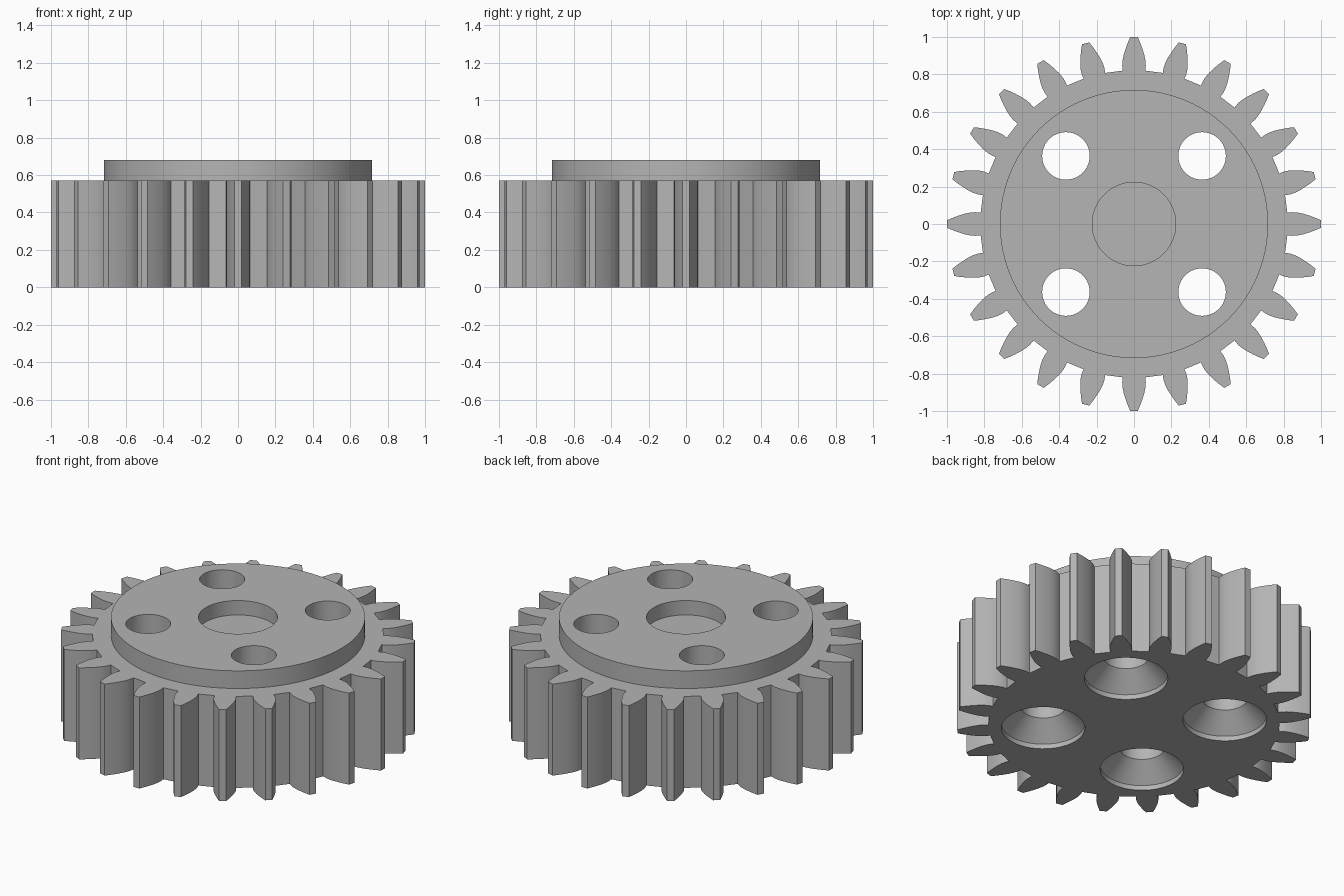
import bpy, bmesh, math
from mathutils import Matrix, Vector

cube = bpy.data.objects.get("Cube")
if cube:
    bpy.data.objects.remove(cube, do_unlink=True)

TEETH = 24
GEAR_TOP = 0.57
HUB_TOP = 0.68

steel = bpy.data.materials.new("plain_grey")
steel.use_nodes = True
GREY = (0.46, 0.46, 0.46, 1)
steel.diffuse_color = GREY
steel.node_tree.nodes["Principled BSDF"].inputs["Base Color"].default_value = GREY


def make_object(name, bm):
    bmesh.ops.recalc_face_normals(bm, faces=bm.faces)
    mesh = bpy.data.meshes.new(name)
    bm.to_mesh(mesh)
    bm.free()
    mesh.materials.append(steel)
    obj = bpy.data.objects.new(name, mesh)
    bpy.context.collection.objects.link(obj)
    return obj


def revolved(name, profile, steps, x=0, y=0):
    """Solid of revolution from (radius, z) points that start and end on the axis."""
    bm = bmesh.new()
    verts = [bm.verts.new((r, 0, z)) for r, z in profile]
    edges = [bm.edges.new(pair) for pair in zip(verts, verts[1:])]
    bmesh.ops.spin(bm, geom=verts + edges, cent=(0, 0, 0), axis=(0, 0, 1),
                   angle=math.tau, steps=steps)
    bmesh.ops.remove_doubles(bm, verts=bm.verts, dist=1e-4)
    bmesh.ops.translate(bm, verts=bm.verts, vec=(x, y, 0))
    return make_object(name, bm)


def combine(body, tool, operation):
    mod = body.modifiers.new(operation.title(), 'BOOLEAN')
    mod.operation = operation
    mod.solver = 'EXACT'
    mod.object = tool
    bpy.context.view_layer.objects.active = body
    bpy.ops.object.modifier_apply(modifier=mod.name)
    bpy.data.objects.remove(tool, do_unlink=True)


# Toothed body: one leaf-shaped tooth outline (radius, half width) repeated
flank = [(0.82, 0.06), (0.845, 0.063), (0.87, 0.062), (0.905, 0.055),
         (0.94, 0.044), (0.97, 0.033), (1.0, 0.02)]
tooth = [(r, -w) for r, w in flank] + [(r, w) for r, w in reversed(flank)]
bm = bmesh.new()
outline = []
for i in range(TEETH):
    turn = Matrix.Rotation(math.tau * i / TEETH, 3, 'Z')
    outline += [bm.verts.new(turn @ Vector((x, y, 0))) for x, y in tooth]
base = bm.faces.new(outline)
top = bmesh.ops.extrude_face_region(bm, geom=[base])["geom"]
bmesh.ops.translate(bm, vec=(0, 0, GEAR_TOP),
                    verts=[v for v in top if isinstance(v, bmesh.types.BMVert)])
gear = make_object("spur_gear", bm)

# Raised hub disc
hub = revolved("hub_disc", [(0, 0.3), (0.717, 0.3), (0.717, HUB_TOP), (0, HUB_TOP)], 96)
combine(gear, hub, 'UNION')

# Blind centre recess
floor = HUB_TOP - 0.09
recess = revolved("centre_recess", [(0, floor), (0.223, floor), (0.223, 0.9), (0, 0.9)], 64)
combine(gear, recess, 'DIFFERENCE')

# Four through holes, countersunk from below with a short straight lip
bolt = [(0, -0.1), (0.236, -0.1), (0.236, 0.03), (0.127, 0.138), (0.127, 0.9), (0, 0.9)]
for sx in (-1, 1):
    for sy in (-1, 1):
        combine(gear, revolved("bolt_hole", bolt, 48, 0.364 * sx, 0.364 * sy), 'DIFFERENCE')

# Smooth round walls with crisp rims
bpy.ops.object.select_all(action='DESELECT')
gear.select_set(True)
bpy.context.view_layer.objects.active = gear
bpy.ops.object.shade_smooth_by_angle(angle=math.radians(25))
